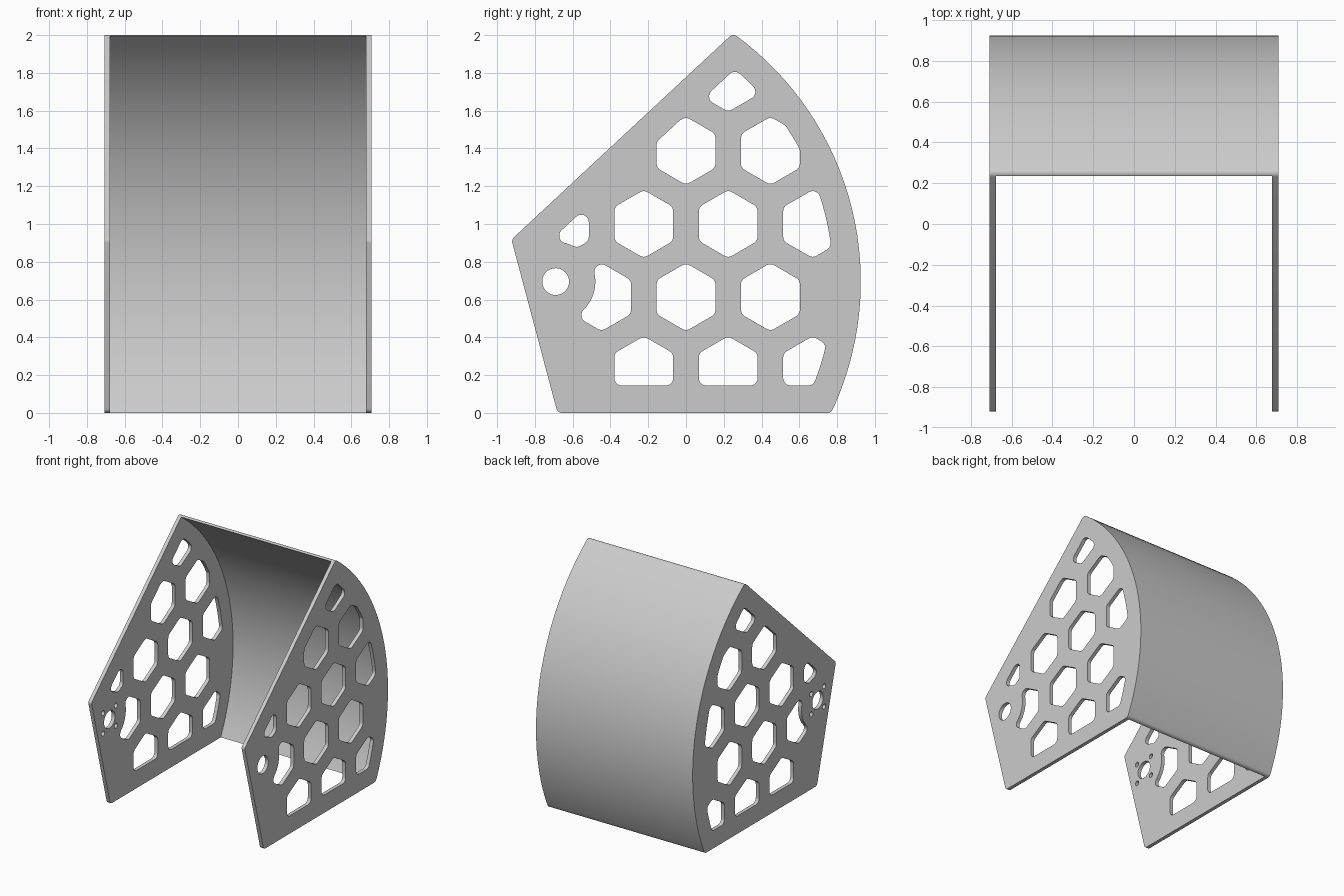
import bpy
import bmesh
from math import atan2, ceil, cos, sin, radians, tau
from mathutils import Matrix, Vector

cube = bpy.data.objects.get("Cube")
if cube:
    bpy.data.objects.remove(cube, do_unlink=True)

# Main sizes; profiles are drawn in the side plane as (y, z)
PIVOT = Vector((-0.69, 0.695))
ARC = 1.615
HALF_WIDTH = 0.708
PLATE = 0.03
PANEL = 0.02
BORDER = 0.145
PITCH = 0.447

grey = bpy.data.materials.new("plain_grey")
grey.use_nodes = True
grey.diffuse_color = (0.6, 0.6, 0.6, 1)
grey.node_tree.nodes["Principled BSDF"].inputs["Base Color"].default_value = (0.6, 0.6, 0.6, 1)


def polar(radius, angle):
    return Vector((radius * cos(angle), radius * sin(angle)))


def ring(centre, radius, sides, turn=0.0):
    return [Vector(centre) + polar(radius, turn + tau * i / sides) for i in range(sides)]


# Walls of the side shape: outward direction and distance from the pivot
WALLS = [(Vector((-0.681, 0.732)), 0.3225),
         (Vector((-0.966, -0.257)), 0.169),
         (Vector((0, -1)), PIVOT.y)]
WALLS += [(polar(1, radians(2.5 * i - 30)), ARC) for i in range(40)]


def tidy(poly):
    return [p for i, p in enumerate(poly) if (p - poly[i - 1]).length > 2e-4]


def clip(poly, normal, limit):
    """Keep the part of a polygon behind one wall."""
    out = []
    for p, q in zip(poly, poly[1:] + poly[:1]):
        a = (p - PIVOT).dot(normal) - limit
        b = (q - PIVOT).dot(normal) - limit
        if a <= 0:
            out.append(p)
        if a * b < 0:
            out.append(p.lerp(q, a / (a - b)))
    return out


def clip_walls(poly, inset):
    for normal, dist in WALLS:
        poly = clip(poly, normal, dist - inset)
    return tidy(poly)


def area(poly):
    return sum(p.x * q.y - q.x * p.y for p, q in zip(poly, poly[1:] + poly[:1])) / 2


def crossing(inner, outer, radius):
    """Point where an edge meets the circle around the pivot."""
    for _ in range(30):
        mid = (inner + outer) / 2
        if (mid - PIVOT).length < radius:
            inner = mid
        else:
            outer = mid
    return outer


def carve(poly, radius, steps=24):
    """Remove a disc around the pivot, leaving a curved edge."""
    inside = [(p - PIVOT).length < radius for p in poly]
    if all(inside):
        return []
    if not any(inside):
        return poly
    first = next(i for i in range(len(poly)) if inside[i - 1] and not inside[i])
    poly = poly[first:] + poly[:first]
    keep = [p for p in poly if (p - PIVOT).length >= radius]
    start = crossing(poly[-1], keep[0], radius)
    end = crossing(poly[len(keep)], keep[-1], radius)
    a, b = [atan2(p.y - PIVOT.y, p.x - PIVOT.x) for p in (end, start)]
    arc = [PIVOT + polar(radius, a + (b - a) * i / steps) for i in range(1, steps)]
    return tidy([start] + keep + [end] + arc)


def swell(poly, radius):
    """Offset outwards with round corners."""
    out = []
    for i, p in enumerate(poly):
        e0 = p - poly[i - 1]
        e1 = poly[(i + 1) % len(poly)] - p
        normal = atan2(-e0.x, e0.y)
        turn = atan2(e0.x * e1.y - e0.y * e1.x, e0.dot(e1))
        if turn > radians(5):
            steps = ceil(turn / radians(12))
            out += [p + polar(radius, normal + turn * k / steps) for k in range(steps + 1)]
        else:
            out.append(p + polar(radius / cos(turn / 2), normal + turn / 2))
    return tidy(out)


def extrude(name, loops, x_mid, thickness):
    """Fill side-plane loops, holes included, and thicken along x."""
    curve = bpy.data.curves.new(name, "CURVE")
    curve.dimensions = "2D"
    curve.fill_mode = "BOTH"
    curve.extrude = thickness / 2
    for loop in loops:
        spline = curve.splines.new("POLY")
        spline.points.add(len(loop) - 1)
        for point, p in zip(spline.points, loop):
            point.co = (p.x, p.y, 0, 1)
        spline.use_cyclic_u = True
    temp = bpy.data.objects.new("temp", curve)
    bpy.context.collection.objects.link(temp)
    mesh = bpy.data.meshes.new_from_object(temp)
    bpy.data.objects.remove(temp, do_unlink=True)
    mesh.transform(Matrix(((0, 0, 1, x_mid), (1, 0, 0, 0), (0, 1, 0, 0), (0, 0, 0, 1))))
    bm = bmesh.new()
    bm.from_mesh(mesh)
    bmesh.ops.remove_doubles(bm, verts=bm.verts, dist=1e-5)
    bmesh.ops.recalc_face_normals(bm, faces=bm.faces)
    bm.to_mesh(mesh)
    bm.free()
    mesh.name = name
    mesh.materials.clear()
    mesh.materials.append(grey)
    obj = bpy.data.objects.new(name, mesh)
    bpy.context.collection.objects.link(obj)
    bpy.ops.object.select_all(action="DESELECT")
    obj.select_set(True)
    bpy.context.view_layer.objects.active = obj
    bpy.ops.object.shade_smooth_by_angle()


# Side outline with softly rounded corners
CORNER = 0.03
outline = swell(clip_walls(ring((0, 1), 4, 4), CORNER), CORNER)

# Honeycomb openings, trimmed by the border and the pivot boss
FILLET = 0.04
holes = []
for row in range(-1, 4):
    for col in range(-2, 3):
        centre = (PITCH * (col + 0.5 * (row % 2)), 0.613 + PITCH * 0.866 * row)
        cell = ring(centre, 0.18 - FILLET * 1.155, 6, tau / 12)
        cell = clip_walls(cell, BORDER + FILLET)
        if len(cell) > 2:
            cell = carve(cell, 0.21 + FILLET)
        if len(cell) > 2 and area(cell) > 0.0015:
            holes.append(swell(cell, FILLET))

# Pivot hole on both sides, screw holes around it on the right side only
pivot_hole = ring(PIVOT, 0.071, 40)
screws = [ring(PIVOT + Vector((0.083 * i, 0.083 * j)), 0.02, 16)
          for i in (-1, 1) for j in (-1, 1)]

plate_x = HALF_WIDTH - PLATE / 2
extrude("left_side_plate", [outline, pivot_hole] + holes, plate_x, PLATE)
extrude("right_side_plate", [outline, pivot_hole] + holes + screws, -plate_x, PLATE)

# Curved back panel between the plates
extrude("curved_back_panel", [carve(outline, ARC - PANEL)], 0, 2 * (HALF_WIDTH - PLATE))
